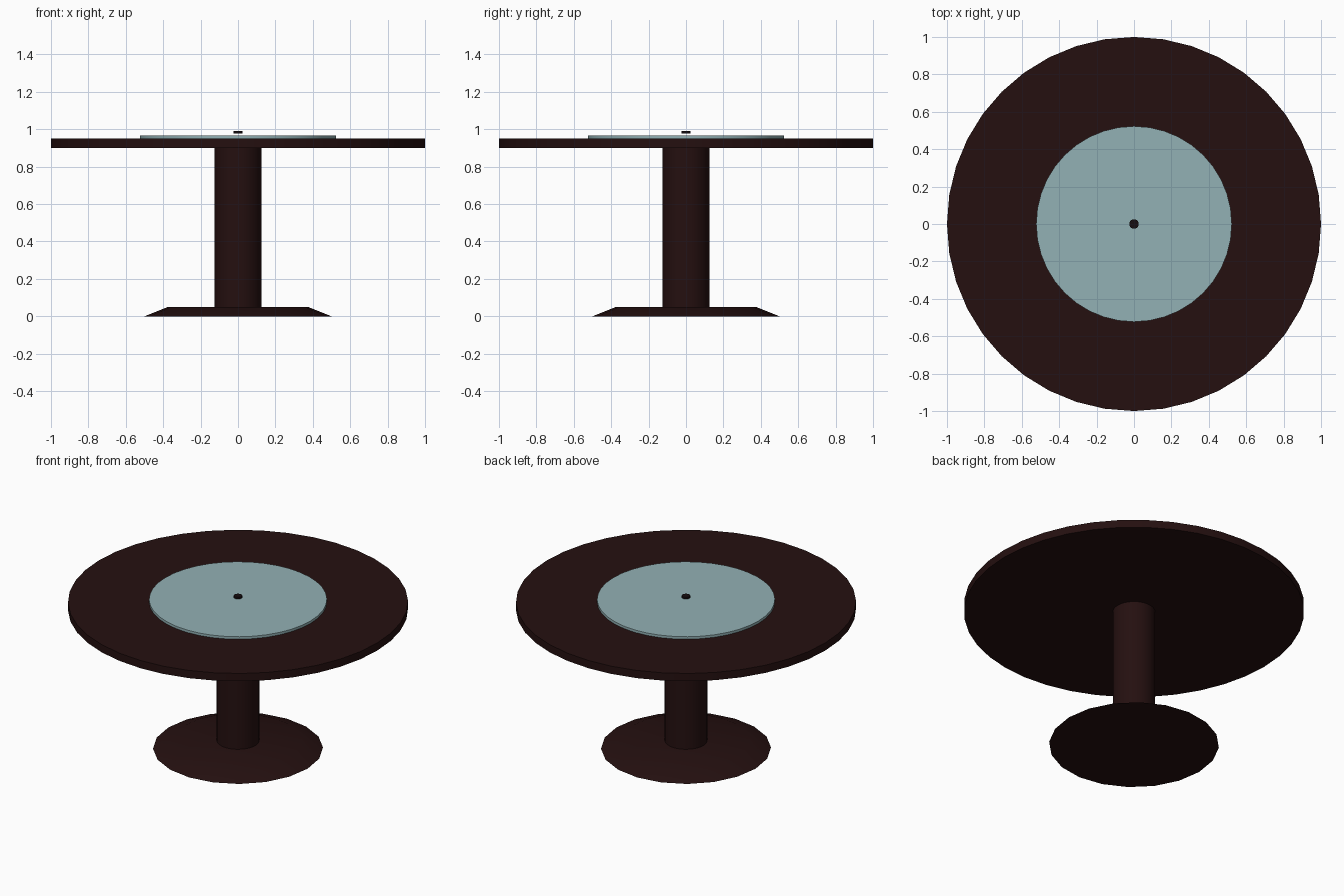
import bpy, bmesh, math

if "Cube" in bpy.data.objects:
    bpy.data.objects.remove(bpy.data.objects["Cube"])


def material(name, rgb):
    m = bpy.data.materials.new(name)
    m.diffuse_color = (*rgb, 1.0)
    m.use_nodes = True
    m.node_tree.nodes["Principled BSDF"].inputs["Base Color"].default_value = m.diffuse_color
    return m


wood = material("dark_wood", (0.018, 0.005, 0.005))
glass = material("pale_teal_glass", (0.29, 0.44, 0.46))
black = material("knob_black", (0.008, 0.004, 0.005))


def disc(name, r_bottom, r_top, z0, z1, sides, mat, smooth=30):
    """Capped cone or cylinder standing between z0 and z1."""
    bpy.ops.mesh.primitive_cone_add(vertices=sides, radius1=r_bottom, radius2=r_top,
                                    depth=z1 - z0, location=(0, 0, (z0 + z1) / 2))
    ob = bpy.context.object
    ob.name = name
    ob.data.materials.append(mat)
    bpy.ops.object.shade_smooth_by_angle(angle=math.radians(smooth))
    return ob


# Pedestal
disc("base", 0.5, 0.375, 0.0, 0.05, 20, wood)
disc("column", 0.125, 0.125, 0.05, 0.90, 40, wood)
# Round top with its turntable
disc("table_top", 1.0, 1.0, 0.90, 0.95, 40, wood)
disc("glass_turntable", 0.523, 0.523, 0.95, 0.966, 40, glass)
# Small centre cap hovering over the glass
disc("centre_cap", 0.025, 0.025, 0.978, 0.99, 20, black)
